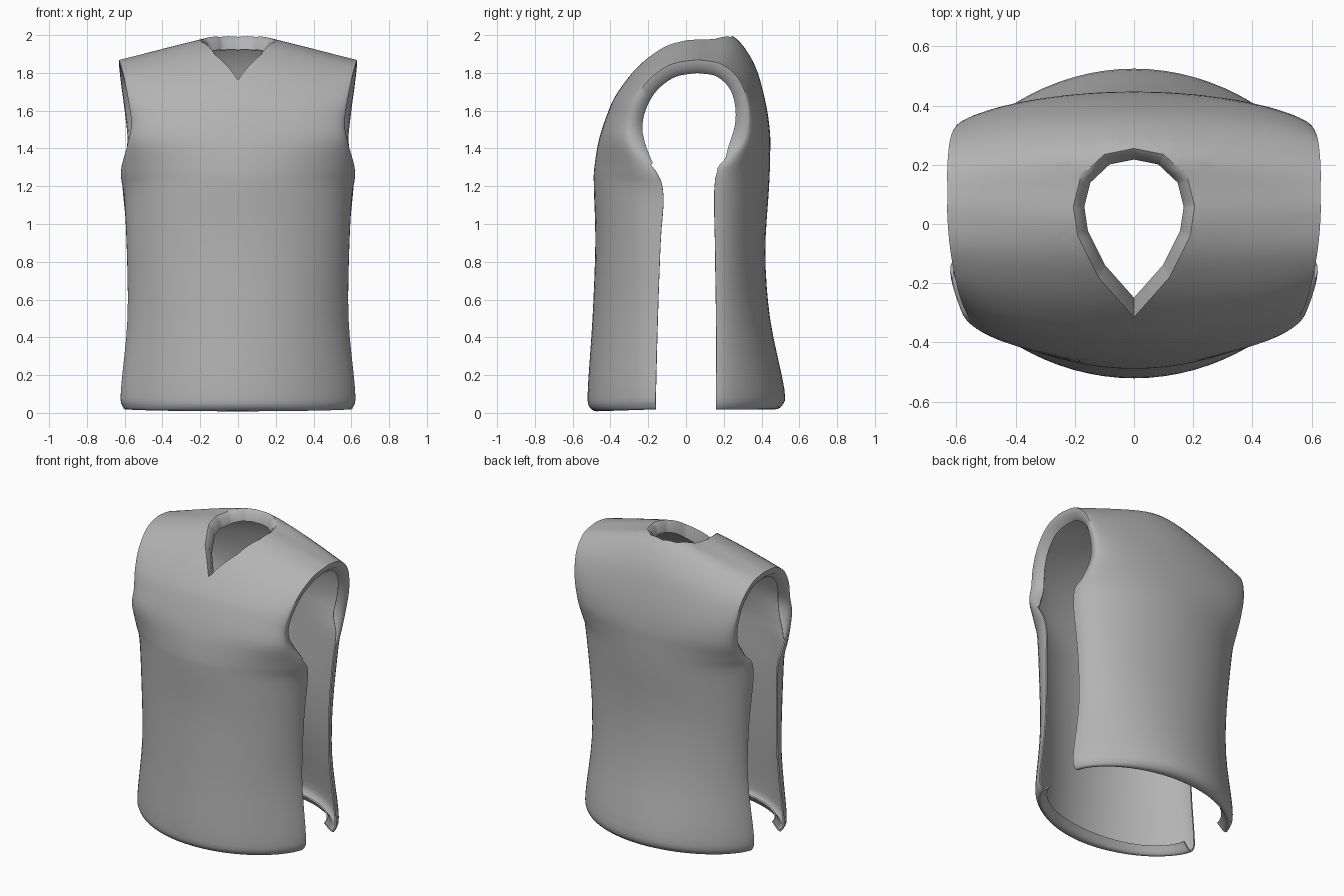
import bpy, bmesh, math
from mathutils import Vector

if "Cube" in bpy.data.objects:
    bpy.data.objects.remove(bpy.data.objects["Cube"])

# Rows from front hem, over the shoulder, to back hem:
# centre y, centre z, half width, edge y, edge z
ROWS = [
    (-.42, .06, .53, -.16, .07), (-.46, .01, .58, -.16, .02), (-.51, .03, .61, -.16, .04),
    (-.52, .12, .62, -.16, .12), (-.495, .5, .585, -.15, .5), (-.48, .9, .59, -.135, .9),
    (-.488, 1.2, .605, -.12, 1.15), (-.485, 1.3, .62, -.16, 1.28), (-.46, 1.45, .585, -.28, 1.42),
    (-.41, 1.6, .565, -.30, 1.53), (-.36, 1.7, .58, -.27, 1.65), (-.25, 1.84, .60, -.2, 1.76),
    (-.12, 1.95, .62, -.09, 1.84), (0, 2.0, .63, .02, 1.865), (.12, 2.005, .63, .1, 1.865),
    (.25, 1.995, .63, .2, 1.84), (.36, 1.85, .62, .29, 1.75), (.42, 1.65, .60, .33, 1.6),
    (.445, 1.48, .585, .31, 1.45), (.445, 1.35, .60, .23, 1.34), (.44, 1.2, .615, .155, 1.24),
    (.42, .85, .58, .155, .85), (.445, .5, .575, .16, .5), (.52, .13, .62, .16, .12),
    (.51, .04, .61, .16, .03), (.46, .02, .58, .16, .02), (.43, .06, .53, .16, .06)]
# Right half of the neckline in plan, from V tip to nape
NECK = [(0, -.315), (.12, -.18), (.19, -.04), (.205, .06), (.18, .16), (.1, .235), (0, .255)]
COLS, SUB = 36, 4


def smooth_rows(rows, sub):
    """Catmull-Rom interpolation between rows."""
    pts = [Vector(r) for r in rows]
    pts = [pts[0] * 2 - pts[1]] + pts + [pts[-1] * 2 - pts[-2]]
    out = []
    for i in range(1, len(pts) - 2):
        a, b, c, d = pts[i - 1:i + 3]
        for k in range(sub):
            t = k / sub
            out.append(b + (c - a) * (t / 2) + (a * 2 - b * 5 + c * 4 - d) * (t * t / 2)
                       + (b * 3 - a - c * 3 + d) * (t ** 3 / 2))
    return out + [pts[-2]]


def ramp(z, lo, hi):
    t = min(1, max(0, (z - lo) / (hi - lo)))
    return t * t * (3 - 2 * t)


def fold(bm, edges, move):
    """Extrude boundary edges and move the new rim; returns the rim edges."""
    geom = bmesh.ops.extrude_edge_only(bm, edges=edges)['geom']
    rim_verts = {v for v in geom if isinstance(v, bmesh.types.BMVert)}
    for v in rim_verts:
        move(v.co)
    return [e for e in bm.edges if e.is_boundary and all(v in rim_verts for v in e.verts)]


# Vest sheet: body wraps in arcs, shoulders slope to the armholes
bm = bmesh.new()
grid = []
for cy, cz, w, ey, ez in smooth_rows(ROWS, SUB):
    t = ramp(cz, 1.45, 1.95)
    power = 1.35 - .3 * ramp(cz, .3, 1.2)
    line = []
    for j in range(COLS + 1):
        a = (j / COLS * 2 - 1) * math.pi / 2
        s = math.sin(a)
        arc = max(0, math.cos(a)) ** power
        slope = 1 - (math.sqrt(s * s + .06) - .245) / .785
        hy = (1 - t) * arc + t * (1 - s * s)
        hz = (1 - t) * arc + t * slope
        x = s * (.6 + (w - .6) * s * s)
        line.append(bm.verts.new((x, ey + (cy - ey) * hy, ez + (cz - ez) * hz)))
    grid.append(line)
for r0, r1 in zip(grid, grid[1:]):
    for j in range(COLS):
        bm.faces.new((r0[j], r0[j + 1], r1[j + 1], r1[j]))

# Neck opening: cut along each side of the outline, then drop the inside
outline = NECK + [(-x, y) for x, y in NECK[-2:0:-1]]
sides = []
for p, q in zip(outline, outline[1:] + outline[:1]):
    n = Vector((q[1] - p[1], p[0] - q[0], 0)).normalized()
    sides.append((Vector((*p, 0)), n))
for co, n in sides:
    faces = [f for f in bm.faces if f.calc_center_median().z > 1.62
             and abs(f.calc_center_median().x) < .27 and f.calc_center_median().y < .3]
    geom = set(faces)
    for f in faces:
        geom.update(f.edges)
        geom.update(f.verts)
    bmesh.ops.bisect_plane(bm, geom=list(geom), dist=1e-5, plane_co=co, plane_no=n)
inside = [f for f in bm.faces if f.calc_center_median().z > 1.6
          and all((f.calc_center_median() - co).dot(n) < 0 for co, n in sides)]
bmesh.ops.delete(bm, geom=inside, context='FACES')


# Neckband folded inward in two steps
def neck_move(shrink, drop):
    def move(co):
        co.x *= shrink
        co.y = .05 + (co.y - .05) * shrink
        co.z -= drop
    return move


neck = [e for e in bm.edges if e.is_boundary
        and all(v.co.z > 1.6 and abs(v.co.x) < .3 for v in e.verts)]
neck = fold(bm, neck, neck_move(.88, .02))
fold(bm, neck, neck_move(.93, .05))


# Armhole bands folded inward in two steps, fading out at the underarm
def arm_move(depth, shrink):
    def move(co):
        fade = .1 + .9 * ramp(co.z, 1.28, 1.46)
        d = Vector((0, .03 - co.y, 1.5 - co.z)).normalized()
        co += d * depth * fade
        co.x *= 1 - (1 - shrink) * fade
    return move


rim = [e for e in bm.edges if e.is_boundary
       and all(v.co.z > 1.28 and abs(v.co.x) > .5 for v in e.verts)]
rim = fold(bm, rim, arm_move(.04, .99))
fold(bm, rim, arm_move(.03, .94))

mesh = bpy.data.meshes.new("vest")
bm.to_mesh(mesh)
bm.free()
vest = bpy.data.objects.new("vest", mesh)
bpy.context.collection.objects.link(vest)
bpy.context.view_layer.objects.active = vest
vest.select_set(True)

# Dark grey cloth
grey = bpy.data.materials.new("grey_cloth")
grey.diffuse_color = (.45, .45, .45, 1)
grey.use_nodes = True
grey.node_tree.nodes["Principled BSDF"].inputs["Base Color"].default_value = grey.diffuse_color
mesh.materials.append(grey)

# Thin cloth
cloth = vest.modifiers.new("cloth", 'SOLIDIFY')
cloth.thickness = .01
cloth.offset = -1
bpy.ops.object.modifier_apply(modifier="cloth")
bpy.ops.object.shade_smooth_by_angle(angle=math.radians(50))
